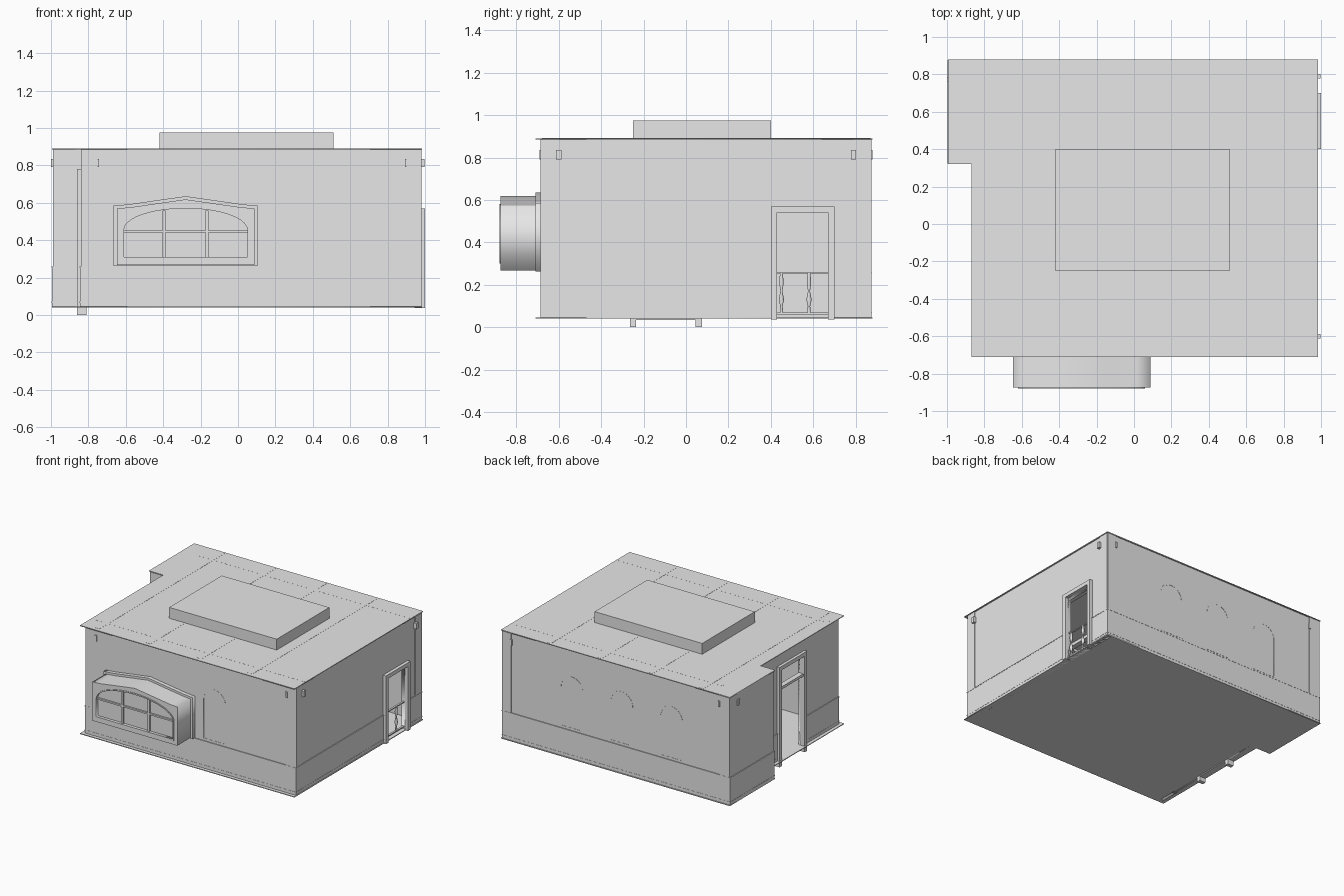
import bpy, bmesh, math

cube = bpy.data.objects.get("Cube")
if cube:
    bpy.data.objects.remove(cube, do_unlink=True)

grey = bpy.data.materials.new("plain grey")
grey.use_nodes = True
grey.diffuse_color = (0.8, 0.8, 0.8, 1)
grey.node_tree.nodes["Principled BSDF"].inputs["Base Color"].default_value = (0.8, 0.8, 0.8, 1)


def finish(name, bm):
    bmesh.ops.remove_doubles(bm, verts=bm.verts, dist=1e-5)
    bmesh.ops.recalc_face_normals(bm, faces=bm.faces)
    mesh = bpy.data.meshes.new(name)
    bm.to_mesh(mesh)
    bm.free()
    mesh.materials.clear()
    mesh.materials.append(grey)
    obj = bpy.data.objects.new(name, mesh)
    bpy.context.collection.objects.link(obj)
    return obj


def box(name, x, y, z):
    bm = bmesh.new()
    bmesh.ops.create_cube(bm, size=1)
    for v in bm.verts:
        v.co = [(a + b) / 2 + c * (b - a) for c, (a, b) in zip(v.co, (x, y, z))]
    return finish(name, bm)


def plate(name, loops, axis, low, high):
    """Extrude 2D loops (outer first, then holes) along an axis."""
    curve = bpy.data.curves.new(name, 'CURVE')
    curve.dimensions = '2D'
    curve.fill_mode = 'BOTH'
    curve.extrude = (high - low) / 2
    for loop in loops:
        s = curve.splines.new('POLY')
        s.points.add(len(loop) - 1)
        for p, (u, v) in zip(s.points, loop):
            p.co = (u, v, 0, 1)
        s.use_cyclic_u = True
    temp = bpy.data.objects.new(name + " helper", curve)
    bpy.context.collection.objects.link(temp)
    bpy.context.view_layer.update()
    mesh = bpy.data.meshes.new_from_object(temp.evaluated_get(bpy.context.evaluated_depsgraph_get()))
    bpy.data.objects.remove(temp, do_unlink=True)
    bm = bmesh.new()
    bm.from_mesh(mesh)
    bpy.data.meshes.remove(mesh)
    mid = (low + high) / 2
    for v in bm.verts:
        a, b, c = v.co
        c += mid
        v.co = {'x': (c, a, b), 'y': (a, c, b), 'z': (a, b, c)}[axis]
    return finish(name, bm)


def rect(a, b, c, d):
    return [(a, c), (b, c), (b, d), (a, d)]


def arch(cx, half, bottom, spring, rise, steps=20):
    top = [(cx + half * math.cos(math.pi * i / steps), spring + rise * math.sin(math.pi * i / steps))
           for i in range(steps + 1)]
    return [(cx - half, bottom), (cx + half, bottom)] + top


FLOOR, ROOF, RAIL = 0.04, 0.89, 0.26
L, R, F, B = -0.84, 0.975, -0.68, 0.87
T = 0.03

# Floor and roof slabs with the notched corner
slab = [(-0.87, -0.71), (0.985, -0.71), (0.985, 0.88), (-0.995, 0.88), (-0.995, 0.32), (-0.87, 0.32)]
plate("floor", [slab], 'z', FLOOR, FLOOR + 0.006)
plate("roof", [slab], 'z', ROOF - 0.006, ROOF)
box("roof_skylight", (-0.42, 0.51), (-0.25, 0.4), (ROOF - 0.004, 0.975))

# Walls, two of them with door openings
right_door = rect(0.43, 0.67, FLOOR + 0.005, 0.54)
left_door = rect(-0.235, 0.045, FLOOR + 0.005, 0.75)
plate("right_wall", [rect(F, B, FLOOR, ROOF - 0.003), right_door], 'x', R - T, R)
plate("left_wall", [rect(F, 0.35, FLOOR, ROOF - 0.003), left_door], 'x', L, L + T)
box("front_wall", (L, R), (F, F + T), (FLOOR, ROOF - 0.003))
box("back_wall", (-0.99, R), (B - T, B), (FLOOR, ROOF - 0.003))
box("alcove_side_wall", (-0.99, -0.96), (0.325, B), (FLOOR, ROOF - 0.003))
box("alcove_front_wall", (-0.99, L + T), (0.325, 0.355), (FLOOR, ROOF - 0.003))

# Wainscot panels with thin rails on every outer face
P = 0.005
for name, x, y in (("front", (L, R + P), (F - P, F)),
                   ("back", (-0.99, R + P), (B, B + P)),
                   ("right_front", (R, R + P), (F - P, 0.41)),
                   ("right_back", (R, R + P), (0.69, B + P)),
                   ("left_front", (L - P, L), (F - P, -0.26)),
                   ("left_back", (L - P, L), (0.07, 0.325)),
                   ("alcove_side", (-0.995, -0.99), (0.325, B + P))):
    box(name + "_wainscot", x, y, (FLOOR, RAIL))
    for z in (0.065, RAIL - 0.006):
        grow = 0.0015
        box(name + "_rail", (x[0] - grow, x[1] + grow), (y[0] - grow, y[1] + grow), (z, z + 0.006))

# Corner pilasters and their small brackets
for x0, x1, y, out in ((L, -0.75, F, -1), (0.9, R, F, -1), (0.9, R, B, 1), (-0.99, -0.9, B, 1)):
    box("corner_pilaster", (x0, x1), sorted((y, y + out * P)), (RAIL, ROOF - 0.006))
    inner = x1 if x0 < 0 else x0
    box("pilaster_bracket", (inner - 0.008, inner + 0.008), sorted((y, y + out * 0.01)), (0.79, 0.835))
for y0, y1 in ((F, -0.6), (0.79, B)):
    box("corner_pilaster", (R, R + P), (y0, y1), (RAIL, ROOF - 0.006))
    inner = y1 if y0 < 0 else y0
    box("pilaster_bracket", (R, 0.998), (inner - 0.012, inner + 0.012), (0.79, 0.835))
box("alcove_bracket", (-1.0, -0.99), (0.76, 0.785), (0.79, 0.835))

# Arched blind niches on the back and front walls
for cx, y, out in ((0.38, B, 1), (-0.05, B, 1), (-0.48, B, 1), (0.27, F, -1)):
    outer = arch(cx, 0.1, RAIL + 0.01, 0.58, 0.1)
    hole = arch(cx, 0.09, RAIL + 0.02, 0.58, 0.09)
    low, high = sorted((y - out * 0.01, y + out * 0.0015))
    plate("niche_trim", [outer, hole], 'y', low, high)

# Right door frame with its low balustrade
for y in (0.4, 0.67):
    box("right_door_post", (R - T, 1.0), (y, y + 0.03), (FLOOR - 0.003, 0.57))
box("right_door_header", (R - T, 1.0), (0.43, 0.67), (0.54, 0.57))
for z in (0.06, RAIL - 0.008):
    box("balustrade_rail", (0.955, 0.97), (0.43, 0.67), (z, z + 0.008))
profile = [(0.008, 0.066), (0.006, 0.1), (0.013, 0.13), (0.005, 0.17), (0.011, 0.21), (0.007, 0.256)]
for y in (0.45, 0.58):
    bm = bmesh.new()
    verts = [bm.verts.new((0.962 + r, y, z)) for r, z in profile]
    edges = [bm.edges.new(pair) for pair in zip(verts, verts[1:])]
    bmesh.ops.spin(bm, geom=verts + edges, cent=(0.962, y, 0), axis=(0, 0, 1), angle=math.tau, steps=10)
    baluster = finish("baluster", bm)
    for face in baluster.data.polygons:
        face.use_smooth = True

# Left door frame, standing below the floor level
for y in (-0.265, 0.045):
    box("left_door_post", (-0.862, L + T), (y, y + 0.03), (0, 0.78))
box("left_door_header", (-0.862, L + T), (-0.235, 0.045), (0.75, 0.78))
box("left_door_transom", (-0.85, L + T), (-0.235, 0.045), (0.59, 0.61))
box("left_door_sill", (-0.862, L + T), (-0.235, 0.045), (0.033, 0.045))


# Bay window: wall flange, body with a low gabled top, arched front
CX = -0.28


def gable(half, bottom, eave, peak):
    right = [(half, bottom), (half, eave), (half * 0.8, eave + (peak - eave) * 0.12),
             (half * 0.35, eave + (peak - eave) * 0.62)]
    return [(CX + x, z) for x, z in right] + [(CX, peak)] + [(CX - x, z) for x, z in reversed(right)]


plate("bay_flange", [gable(0.385, 0.262, 0.585, 0.635)], 'y', -0.71, F)
shell = gable(0.368, 0.268, 0.57, 0.618)
opening = arch(CX, 0.34, 0.3, 0.455, 0.125)
plate("bay_body", [shell], 'y', -0.855, -0.7)
plate("bay_front", [shell, opening], 'y', -0.875, -0.855)
plate("bay_window_trim", [opening, arch(CX, 0.33, 0.31, 0.455, 0.115)], 'y', -0.88, -0.856)
for x in (CX - 0.115, CX + 0.115):
    box("bay_mullion", (x - 0.008, x + 0.008), (-0.87, -0.855), (0.305, 0.56))
box("bay_crossbar", (CX - 0.335, CX + 0.335), (-0.868, -0.855), (0.44, 0.452))

# Ceiling beams just showing through the roof slab
for x in (-0.74, -0.3, 0.14, 0.58):
    box("cross_beam", (x - 0.02, x + 0.02), (F, B), (ROOF - 0.03, ROOF + 0.001))
for y in (-0.56, 0.74):
    box("long_beam", (L, R), (y - 0.015, y + 0.015), (ROOF - 0.025, ROOF + 0.0005))
